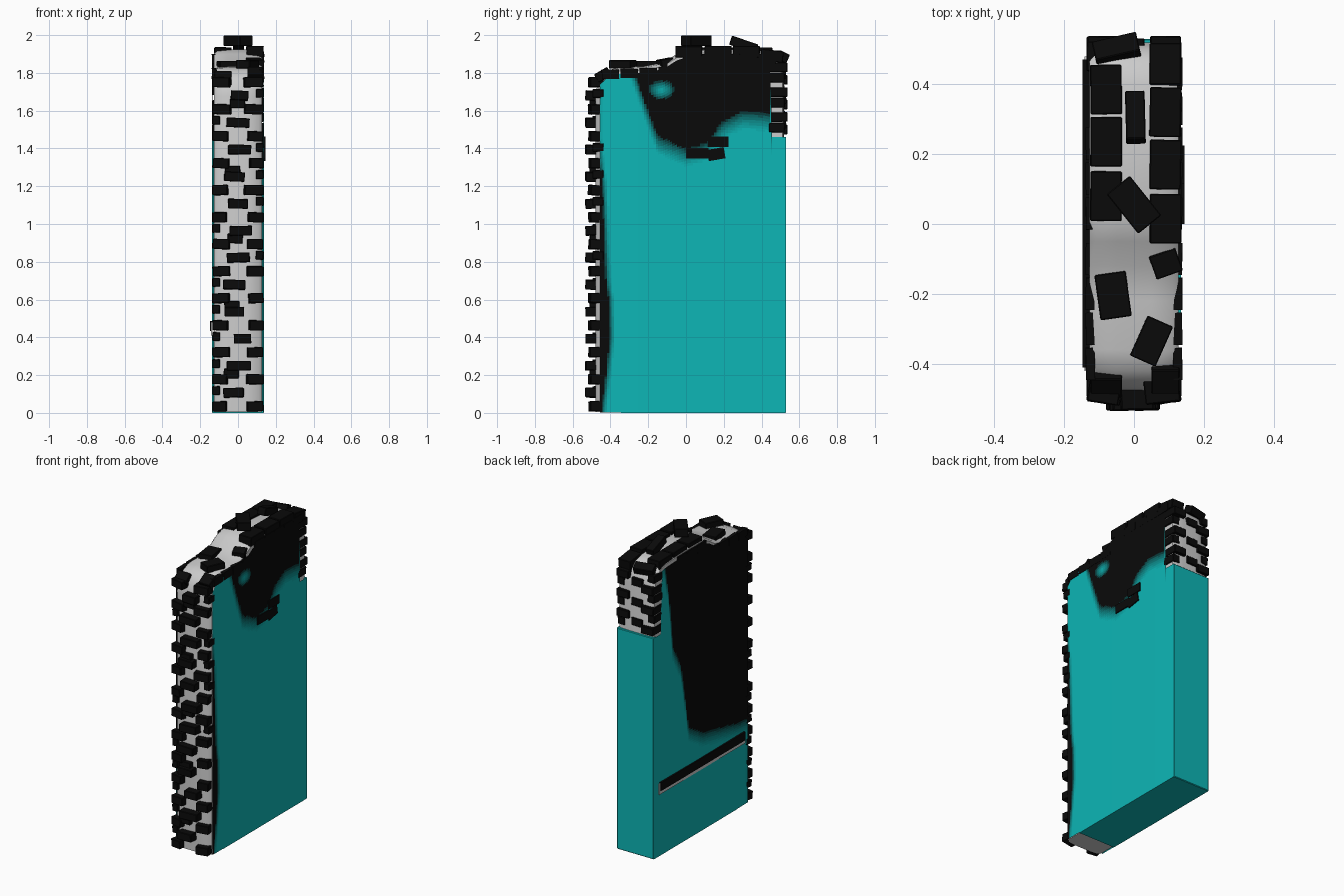
import bpy, bmesh, math, random
from mathutils import Matrix, Vector, Euler

if "Cube" in bpy.data.objects:
    bpy.data.objects.remove(bpy.data.objects["Cube"])

random.seed(7)
TEAL, BLACK = (0.004, 0.47, 0.47), (0.003, 0.003, 0.003)
STEPS = 12


def material(name, rgb):
    m = bpy.data.materials.new(name)
    m.diffuse_color = (*rgb, 1)
    m.use_nodes = True
    m.node_tree.nodes["Principled BSDF"].inputs["Base Color"].default_value = m.diffuse_color
    return m


# shades from teal plaster to black
shades = [material(f"plaster_{i}", [t + (b - t) * i / (STEPS - 1) for t, b in zip(TEAL, BLACK)])
          for i in range(STEPS)]
teal, black = shades[0], shades[-1]


def finish(name, bm, mats=()):
    me = bpy.data.meshes.new(name)
    bmesh.ops.recalc_face_normals(bm, faces=bm.faces)
    bm.to_mesh(me)
    bm.free()
    for m in mats:
        me.materials.append(m)
    ob = bpy.data.objects.new(name, me)
    bpy.context.collection.objects.link(ob)
    return ob


def blocks(name, items, mat=None, jitter=0.0, bevel=0.0):
    """items: (centre, size, rotation in degrees)"""
    bm = bmesh.new()
    for c, s, r in items:
        e = Euler([math.radians(a) + random.uniform(-jitter, jitter) for a in r])
        bmesh.ops.create_cube(bm, size=1, matrix=Matrix.LocRotScale(Vector(c), e, Vector(s)))
    ob = finish(name, bm, [mat] if mat else [])
    if bevel:
        mod = ob.modifiers.new("worn_edges", 'BEVEL')
        mod.width, mod.segments = bevel, 1
    return ob


def interp(pts, t):
    if t <= pts[0][0]:
        return pts[0][1]
    for (a, va), (b, vb) in zip(pts, pts[1:]):
        if t <= b:
            return va + (vb - va) * (t - a) / (b - a)
    return pts[-1][1]


# grey mortar core: side profile extruded across x, front bowed slightly
top = [(-0.48, 1.68), (-0.465, 1.76), (-0.42, 1.81), (-0.36, 1.83), (-0.22, 1.835), (-0.12, 1.855),
       (-0.05, 1.9), (0.02, 1.925), (0.2, 1.925), (0.4, 1.915), (0.46, 1.9), (0.5, 1.86), (0.52, 1.78)]
profile = [(-0.48, 0.005)] + top + [(0.52, 0.005)]
bm = bmesh.new()
rings = []
for x, bow in [(-0.128, 0.025), (-0.11, 0.008), (-0.05, 0), (0.05, 0), (0.11, 0.008), (0.128, 0.025)]:
    ring = []
    for y, z in profile:
        yy = y + bow if y < -0.4 else (y - bow * 0.4 if y > 0.45 else y)
        ring.append(bm.verts.new((x, yy, z - (bow * 0.8 if z > 1 else 0))))
    rings.append(ring)
for a, b in zip(rings, rings[1:]):
    for i in range(len(a)):
        j = (i + 1) % len(a)
        bm.faces.new((a[i], a[j], b[j], b[i]))
bm.faces.new(rings[0])
bm.faces.new(rings[-1])
core = finish("mortar_core", bm)
bpy.context.view_layer.objects.active = core
core.select_set(True)
bpy.ops.object.shade_smooth_by_angle(angle=math.radians(40))

# worn areas: height above which plaster has turned black, and front edge wear
worn_right = [(-0.33, 1.9), (-0.27, 1.72), (-0.2, 1.52), (-0.15, 1.39), (0, 1.32), (0.1, 1.35),
              (0.2, 1.47), (0.3, 1.52), (0.53, 1.5)]
worn_left = [(-0.47, 0.48), (-0.36, 0.49), (0.02, 0.57), (0.17, 0.66), (0.21, 0.9), (0.25, 1.1),
             (0.33, 1.25), (0.37, 1.6), (0.41, 1.8), (0.53, 2.1)]
edge_right = [(0, -0.435), (0.2, -0.41), (0.4, -0.39), (0.6, -0.395), (0.7, -0.41), (1.2, -0.43), (1.45, -0.46)]
edge_left = [(0, -0.45), (2, -0.45)]


def wear(side, y, z):
    b = interp(worn_right if side > 0 else worn_left, y)
    e = interp(edge_right if side > 0 else edge_left, z)
    w = max((z - b) / 0.1 + 0.2, (e - y) / 0.03 + 0.5)
    if side > 0:
        w = min(w, math.hypot((y + 0.13) / 0.07, (z - 1.71) / 0.05))
    return max(0.0, min(1.0, w))


# plaster sheets on both sides
NY, NZ = 80, 130
for side, label in ((1, "right"), (-1, "left")):
    bm = bmesh.new()
    y0, y1 = -0.455, 0.53
    grid = []
    for i in range(NY + 1):
        y = y0 + (y1 - y0) * i / NY
        h = 1.46 if y > 0.455 else interp(top, y) - 0.035
        x = side * (0.134 + 0.004 * math.sin(math.pi * i / NY))
        grid.append([bm.verts.new((x, y, 0.003 + (h - 0.003) * k / NZ)) for k in range(NZ + 1)])
    for i in range(NY):
        for k in range(NZ):
            f = bm.faces.new((grid[i][k], grid[i + 1][k], grid[i + 1][k + 1], grid[i][k + 1]))
            c = f.calc_center_median()
            f.material_index = round(wear(side, c.y, c.z) * (STEPS - 1))
            f.smooth = True
    finish(label + "_plaster", bm, shades)

# plaster on the back and underneath
blocks("back_plaster", [((0, 0.515, 0.73), (0.268, 0.03, 1.46), (0, 0, 0))], teal, bevel=0.004)
blocks("bottom_plaster", [((0, 0.09, 0.006), (0.268, 0.87, 0.012), (0, 0, 0))], teal)

# bricks up the front, alternating courses
front = []
for i in range(25):
    z = 0.035 + i * 0.0715
    if i % 2:
        c, w = random.uniform(-0.025, 0.025), random.uniform(0.09, 0.13)
        front.append(((c, -0.495, z), (w, 0.075, 0.05), (0, 0, 0)))
        s = random.choice((-1, 1))
        front.append(((s * 0.115, -0.465, z + 0.012), (0.04, 0.06, 0.045), (0, 0, 0)))
    else:
        for s in (-1, 1):
            w = random.uniform(0.07, 0.1)
            front.append(((s * (0.13 - w / 2), -0.477, z), (w, 0.07, 0.053), (0, 0, s * 8)))
    if i % 5 == 2:
        front.append(((random.uniform(-0.04, 0.04), -0.48, z + 0.03), (0.08, 0.06, 0.05), (0, 0, 0)))
blocks("front_bricks", front, black, 0.05, 0.003)

# bricks along the crown
crown = [((-0.08, y, 1.905), (0.09, 0.142, 0.06), (0, 0, 0)) for y in (0.08, 0.235, 0.385)]
crown += [((0.09, y, 1.912), (0.09, 0.142, 0.06), (0, 0, 0)) for y in (0.015, 0.17, 0.32)]
crown += [((0.09, 0.455, 1.89), (0.09, 0.12, 0.06), (-8, 0, 0)),
          ((0.09, -0.11, 1.85), (0.08, 0.07, 0.05), (10, 0, 20)),
          ((0, 0.055, 1.97), (0.085, 0.145, 0.055), (0, 0, 38)),
          ((0.004, 0.305, 1.95), (0.056, 0.145, 0.05), (-18, 0, 2)),
          ((-0.06, -0.205, 1.838), (0.09, 0.13, 0.05), (0, 0, 8)),
          ((0.05, -0.335, 1.845), (0.08, 0.125, 0.045), (0, 0, -25)),
          ((0.09, -0.44, 1.79), (0.08, 0.08, 0.05), (30, 0, 0)),
          ((-0.08, -0.455, 1.77), (0.09, 0.07, 0.05), (40, 0, 0)),
          ((-0.05, 0.5, 1.885), (0.13, 0.06, 0.05), (-25, 0, 12))]
blocks("crown_bricks", crown, black, 0.02, 0.003)

# thin bricks along the upper rim of each side
rim = []
for s in (-1, 1):
    for k in range(4):
        rim.append(((s * 0.125, -0.4 + 0.1 * k, 1.793 + 0.004 * k), (0.026, 0.092, 0.05), (0, 0, 0)))
    for k in range(3 if s < 0 else 5):
        rim.append(((s * 0.125, 0.03 + 0.1 * k, 1.875), (0.026, 0.092, 0.05), (0, 0, 0)))
blocks("rim_bricks", rim, black, 0.02)

# bricks at the top of the back edge
back = []
for i in range(6):
    z = 1.5 + i * 0.066
    s = 1 if i % 2 else -1
    back.append(((s * 0.09, 0.487, z), (0.088, 0.1, 0.05), (0, 0, 0)))
    back.append(((-s * 0.11, 0.48, z + 0.01), (0.05, 0.085, 0.05), (0, 0, 0)))
    if i % 2 == 0:
        back.append(((s * 0.01, 0.505, z + 0.03), (0.08, 0.05, 0.05), (0, 0, 0)))
blocks("back_bricks", back, black, 0.03, 0.003)

# loose bricks showing through the right side
blocks("right_side_bricks", [((0.13, 0.17, 1.435), (0.03, 0.11, 0.055), (0, 0, 0)),
                             ((0.13, 0.06, 1.375), (0.03, 0.12, 0.055), (0, 0, 0)),
                             ((0.13, 0.16, 1.37), (0.03, 0.09, 0.06), (10, 0, 0))], black)

# horizontal bar with a grey gap on the left side
blocks("left_bar", [((-0.137, 0.03, 0.46), (0.02, 0.88, 0.055), (0, 0, 0))], black)
blocks("left_bar_gap", [((-0.133, 0.03, 0.445), (0.018, 0.9, 0.07), (0, 0, 0))])
